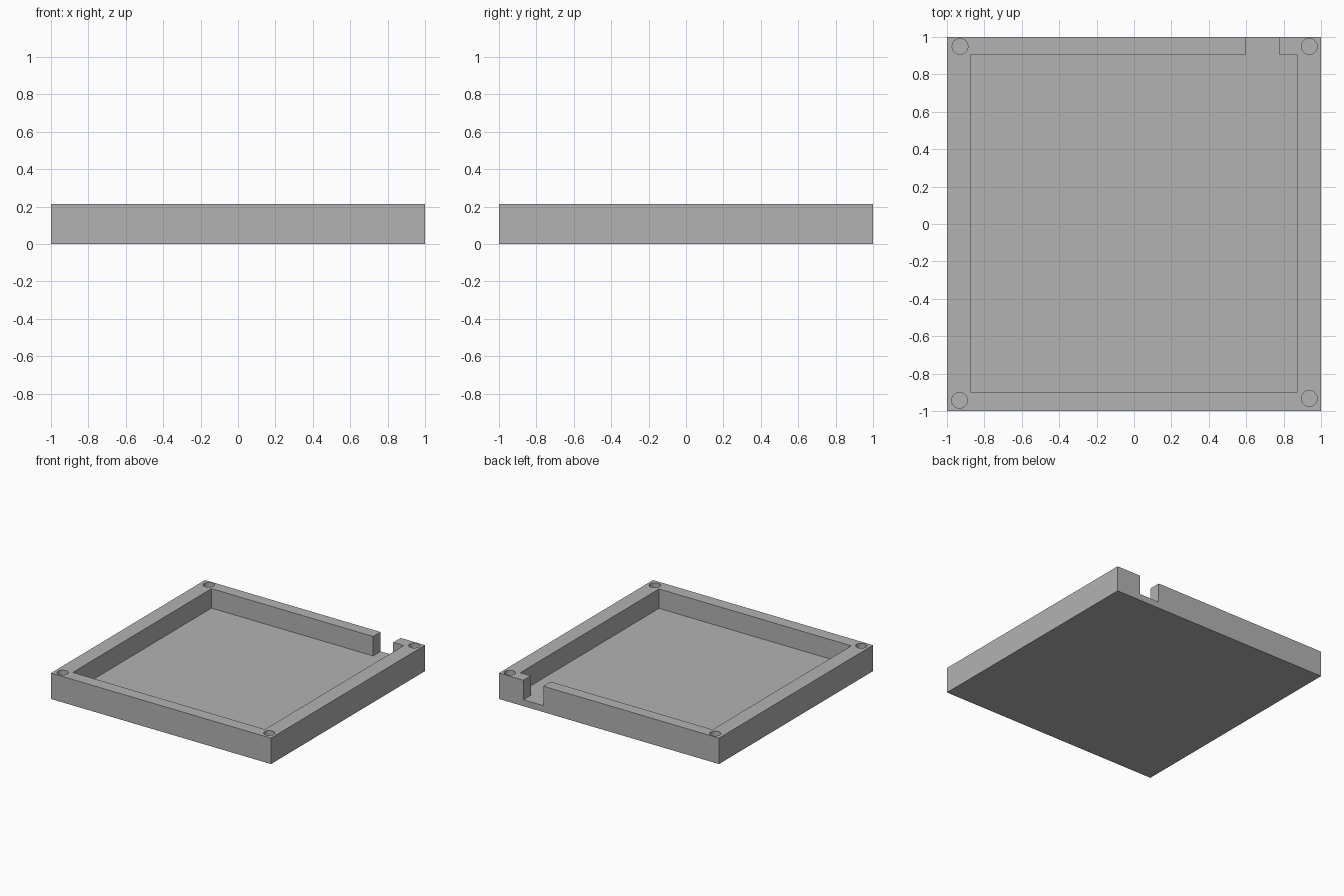
import bpy
import bmesh
import math

HEIGHT, FLOOR = 0.213, 0.053
HOLE_RADIUS = 0.042

cube = bpy.data.objects.get("Cube")
if cube:
    bpy.data.objects.remove(cube, do_unlink=True)

grey = bpy.data.materials.new("plain grey")
grey.use_nodes = True
colour = (0.45, 0.45, 0.45, 1)
grey.diffuse_color = colour
grey.node_tree.nodes["Principled BSDF"].inputs["Base Color"].default_value = colour


def prism(name, outline, z0, z1):
    """Extrude a flat outline from z0 up to z1."""
    bm = bmesh.new()
    face = bm.faces.new([bm.verts.new((x, y, z0)) for x, y in outline])
    top = bmesh.ops.extrude_face_region(bm, geom=[face])["geom"]
    for v in top:
        if isinstance(v, bmesh.types.BMVert):
            v.co.z = z1
    bmesh.ops.recalc_face_normals(bm, faces=bm.faces)
    mesh = bpy.data.meshes.new(name)
    bm.to_mesh(mesh)
    bm.free()
    mesh.materials.append(grey)
    obj = bpy.data.objects.new(name, mesh)
    bpy.context.collection.objects.link(obj)
    return obj


def circle(cx, cy, radius, sides=48):
    angles = [2 * math.pi * i / sides for i in range(sides)]
    return [(cx + radius * math.cos(a), cy + radius * math.sin(a)) for a in angles]


# Solid block for the tray
tray = prism("tray", [(-1, -1), (1, -1), (1, 1), (-1, 1)], 0, HEIGHT)

# Pocket with the cable slot through the back wall, as one outline
side, front, back = 0.874, -0.898, 0.904
slot_a, slot_b = 0.596, 0.778
pocket = [(-side, front), (side, front), (side, back), (slot_b, back),
          (slot_b, 1.1), (slot_a, 1.1), (slot_a, back), (-side, back)]
cutters = [prism("pocket_cutter", pocket, FLOOR, HEIGHT + 0.1)]

# Blind screw holes in the four corners
for x, y in [(-0.93, 0.949), (0.937, 0.949), (-0.933, -0.943), (0.937, -0.933)]:
    cutters.append(prism("screw_hole_cutter", circle(x, y, HOLE_RADIUS),
                         FLOOR, HEIGHT + 0.1))

# Cut everything out of the block
bpy.context.view_layer.objects.active = tray
tray.select_set(True)
for cutter in cutters:
    cutter.hide_render = True
    mod = tray.modifiers.new("cut", 'BOOLEAN')
    mod.operation = 'DIFFERENCE'
    mod.solver = 'EXACT'
    mod.object = cutter
    bpy.ops.object.modifier_apply(modifier=mod.name)
    bpy.data.objects.remove(cutter, do_unlink=True)

bpy.ops.object.shade_smooth_by_angle(angle=math.radians(30))
